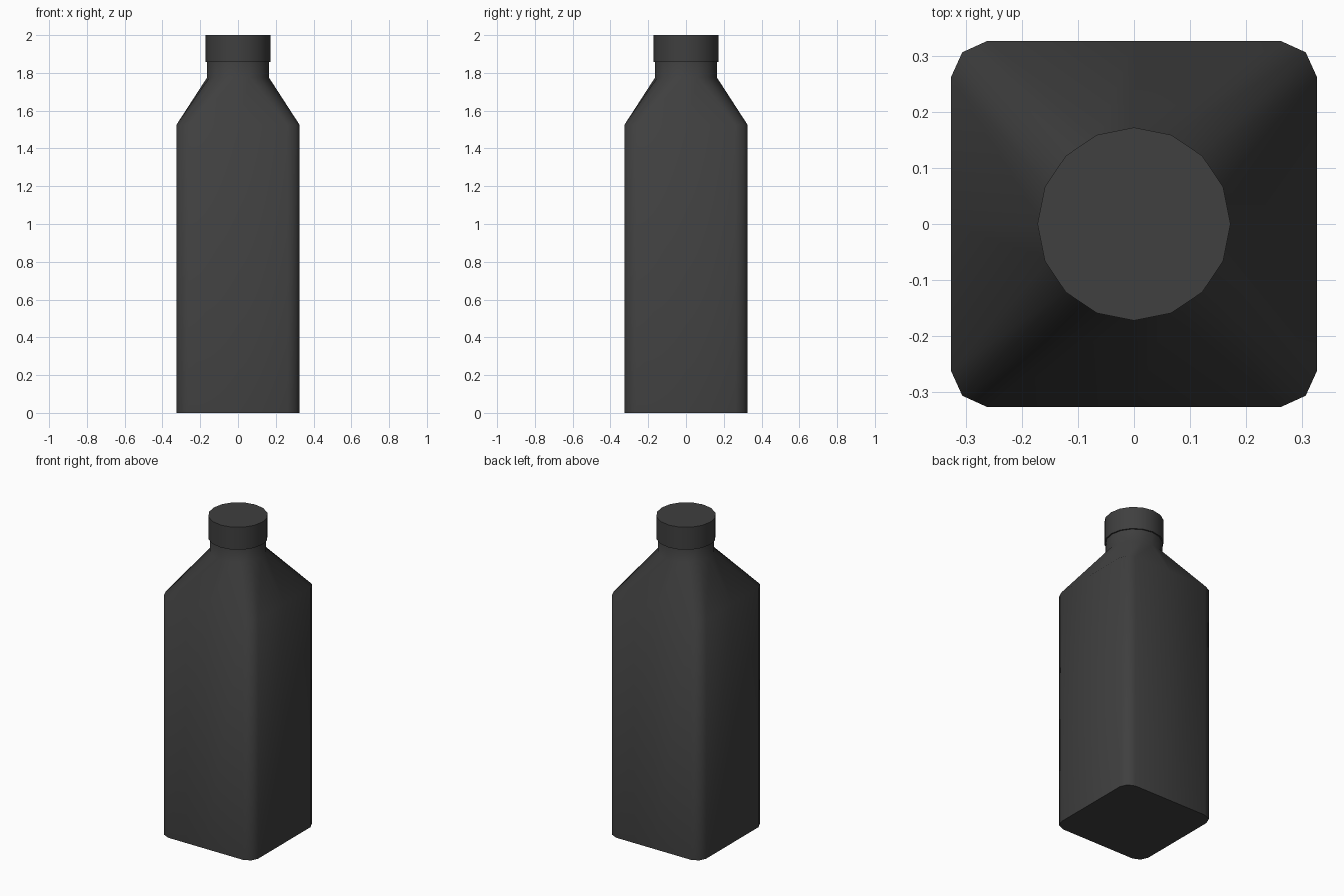
import bpy, bmesh
from math import sin, cos, pi, radians

cube = bpy.data.objects.get("Cube")
if cube:
    bpy.data.objects.remove(cube, do_unlink=True)

SIDES = 16

# Single dark plastic material
black = bpy.data.materials.new("charcoal_black")
black.use_nodes = True
black.diffuse_color = (0.05, 0.05, 0.05, 1)
black.node_tree.nodes["Principled BSDF"].inputs["Base Color"].default_value = black.diffuse_color


def circle(radius):
    return [(radius * cos(2 * pi * i / SIDES), radius * sin(2 * pi * i / SIDES))
            for i in range(SIDES)]


def rounded_square():
    # One quarter of the outline, turned four times
    quarter = [(0.326, 0), (0.326, 0.262), (0.306, 0.306), (0.262, 0.326)]
    points = []
    for _ in range(4):
        points += quarter
        quarter = [(-y, x) for x, y in quarter]
    return points


def loft(name, sections):
    """Skin a stack of (outline, height) sections and cap both ends."""
    bm = bmesh.new()
    rings = [[bm.verts.new((x, y, z)) for x, y in outline] for outline, z in sections]
    for low, high in zip(rings, rings[1:]):
        for i in range(SIDES):
            j = (i + 1) % SIDES
            bm.faces.new((low[i], low[j], high[j], high[i]))
    bm.faces.new(rings[0][::-1])
    bm.faces.new(rings[-1])
    mesh = bpy.data.meshes.new(name)
    bm.to_mesh(mesh)
    bm.free()
    mesh.materials.append(black)
    obj = bpy.data.objects.new(name, mesh)
    bpy.context.collection.objects.link(obj)
    bpy.ops.object.select_all(action='DESELECT')
    obj.select_set(True)
    bpy.context.view_layer.objects.active = obj
    bpy.ops.object.shade_smooth_by_angle(angle=radians(60))
    return obj


# Square body, tapered shoulder and round neck
loft("bottle_body", [(rounded_square(), 0), (rounded_square(), 1.525),
                     (circle(0.164), 1.775), (circle(0.164), 1.9)])

# Screw cap, slightly wider than the neck
loft("bottle_cap", [(circle(0.172), 1.857), (circle(0.172), 2)])
